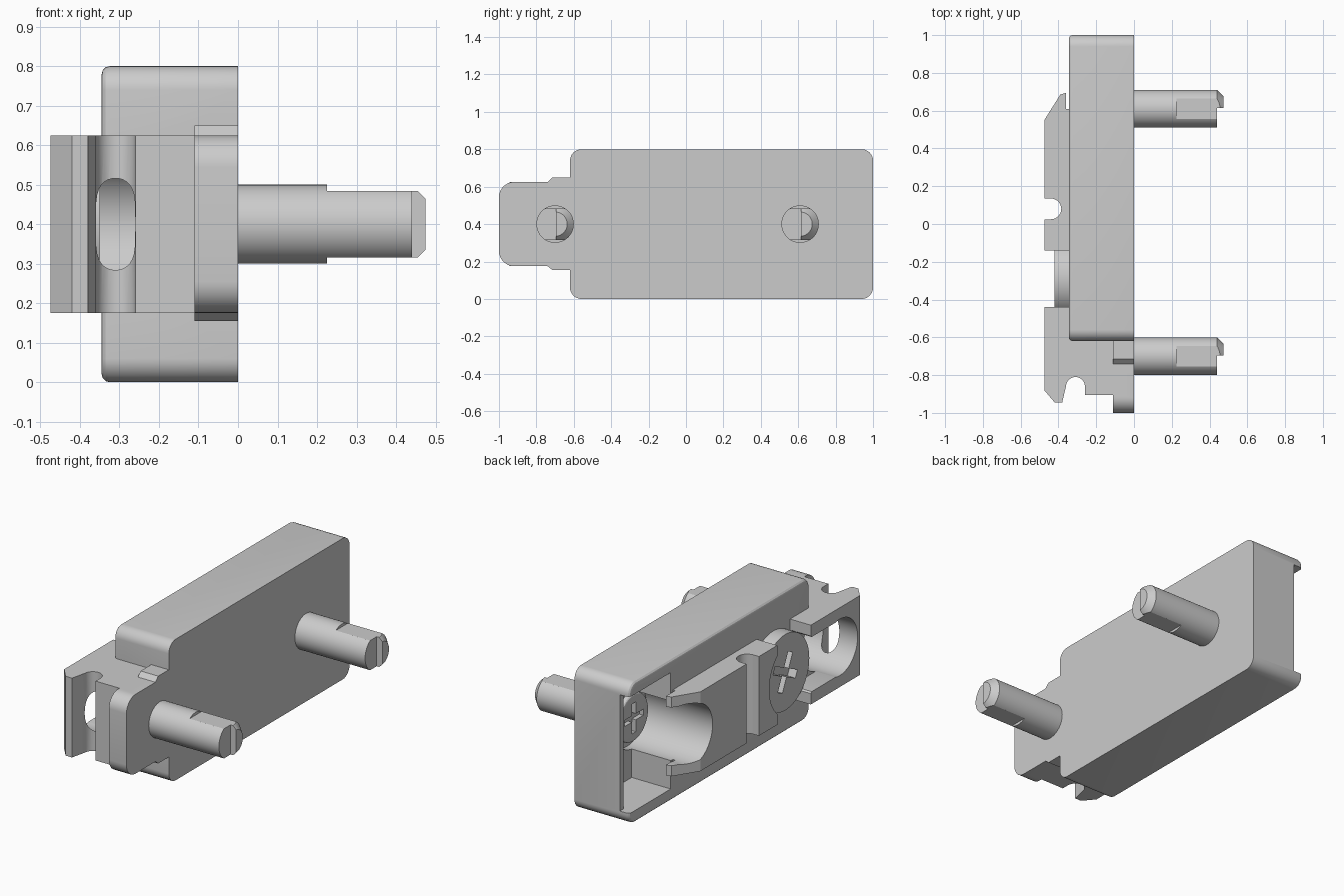
import bpy, bmesh, math
from mathutils import Vector

if "Cube" in bpy.data.objects:
    bpy.data.objects.remove(bpy.data.objects["Cube"])


def prism(name, pts, axis, a, b, bevel=0.0, bevel_at=None, segs=3):
    """Extrude a 2D profile: axis 'x' takes (y, z) points, axis 'z' takes (x, y)."""
    bm = bmesh.new()
    place = (lambda p, h: (h, p[0], p[1])) if axis == 'x' else (lambda p, h: (p[0], p[1], h))
    lo = [bm.verts.new(place(p, a)) for p in pts]
    hi = [bm.verts.new(place(p, b)) for p in pts]
    bm.faces.new(lo)
    bm.faces.new(hi)
    n = len(pts)
    for i in range(n):
        j = (i + 1) % n
        bm.faces.new((lo[i], lo[j], hi[j], hi[i]))
    bmesh.ops.recalc_face_normals(bm, faces=bm.faces)
    if bevel:
        k = 0 if axis == 'x' else 2
        edges = [e for e in bm.edges if all(abs(v.co[k] - bevel_at) < 1e-5 for v in e.verts)]
        bmesh.ops.bevel(bm, geom=edges, offset=bevel, segments=segs, profile=0.5, affect='EDGES')
    me = bpy.data.meshes.new(name)
    bm.to_mesh(me)
    bm.free()
    ob = bpy.data.objects.new(name, me)
    bpy.context.collection.objects.link(ob)
    return ob


def box(x0, x1, y0, y1, z0, z1):
    return prism("box_cutter", [(y0, z0), (y1, z0), (y1, z1), (y0, z1)], 'x', x0, x1)


def arc(cx, cy, r, a0, a1, n):
    return [(cx + r * math.cos(math.radians(a0 + (a1 - a0) * i / n)),
             cy + r * math.sin(math.radians(a0 + (a1 - a0) * i / n))) for i in range(n + 1)]


def circle(cy, cz, r, n=64):
    return arc(cy, cz, r, 0, 360, n)[:-1]


def rounded(corners, n=6):
    """Fillet each (u, v, radius) corner of a polygon."""
    out = []
    for i, (u, v, r) in enumerate(corners):
        p = Vector((u, v))
        if r == 0:
            out.append((u, v))
            continue
        d1 = (Vector(corners[i - 1][:2]) - p).normalized()
        d2 = (Vector(corners[(i + 1) % len(corners)][:2]) - p).normalized()
        half = d1.angle(d2) / 2
        c = p + (d1 + d2).normalized() * r / math.sin(half)
        t = r / math.tan(half)
        s, e = p + d1 * t - c, p + d2 * t - c
        for k in range(n + 1):
            q = c + (s * (1 - k / n) + e * (k / n)).normalized() * r
            out.append((q.x, q.y))
    return out


def boolean(target, tool, op='DIFFERENCE'):
    m = target.modifiers.new("cut", 'BOOLEAN')
    m.operation, m.object, m.solver = op, tool, 'EXACT'
    bpy.context.view_layer.objects.active = target
    bpy.ops.object.modifier_apply(modifier=m.name)
    bpy.data.objects.remove(tool, do_unlink=True)


def cross_slot(ob, cy, cz, x0, x1, length, width, turn):
    """Cut a cross-shaped drive recess into a screw head."""
    pts = []
    h, w = length / 2, width / 2
    for q in range(4):
        for u, v in ((w, -w), (h, -w), (h, w)):
            ang = turn + q * math.pi / 2
            pts.append((cy + u * math.cos(ang) - v * math.sin(ang),
                        cz + u * math.sin(ang) + v * math.cos(ang)))
    boolean(ob, prism("cross_cutter", pts, 'x', x0, x1))


CZ, BACK_Y, FRONT_Y, DISC_Y = 0.4, 0.61, -0.70, -0.29

# main housing, with the terminal recess at its back end
body = prism("housing", rounded([(-0.62, 0, 0.06), (1, 0, 0.06), (1, 0.8, 0.06), (-0.62, 0.8, 0.06)]),
             'x', 0, -0.345, 0.02, -0.345)
boolean(body, box(-0.6, -0.1, 0.63, 0.965, 0.07, 0.73))
boolean(body, box(-0.6, -0.285, 0.9, 1.1, 0.07, 0.73))

# raised block with wire groove and chamfered arms
raised = ([(-0.30, -0.14), (-0.475, -0.14), (-0.475, 0.025)]
          + arc(-0.44, 0.08, 0.055, -90, 90, 14)
          + [(-0.475, 0.135), (-0.475, 0.55), (-0.39, 0.685), (-0.36, 0.695), (-0.36, 0.61), (-0.30, 0.61)])
boolean(body, prism("raised_block", raised, 'z', 0.175, 0.625), 'UNION')

# front lug with vertical groove and hooked lip
lug = ([(-0.05, -0.905), (-0.26, -0.905)]
       + arc(-0.31, -0.86, 0.05, 0, 180, 16)
       + [(-0.365, -0.88), (-0.38, -0.945), (-0.42, -0.945), (-0.475, -0.88), (-0.475, -0.44),
          (-0.30, -0.44), (-0.30, -0.55), (-0.05, -0.55)])
boolean(body, prism("front_lug", lug, 'z', 0.175, 0.625), 'UNION')

# front base plate with its stepped shoulders
plate = rounded([(-1, 0.175, 0.08), (-0.74, 0.175, 0), (-0.715, 0.155, 0), (-0.5, 0.155, 0),
                 (-0.5, 0.65, 0), (-0.715, 0.65, 0), (-0.74, 0.625, 0), (-1, 0.625, 0.08)])
boolean(body, prism("base_plate", plate, 'x', -0.11, 0), 'UNION')

# screw bores with open slots, and the round pocket for the disc
boolean(body, prism("back_bore", circle(BACK_Y, CZ, 0.17), 'x', -0.6, -0.06))
boolean(body, box(-0.6, -0.3, BACK_Y, 0.8, 0.235, 0.565))
boolean(body, prism("front_bore", circle(FRONT_Y, CZ, 0.16), 'x', -0.6, -0.06))
boolean(body, box(-0.6, -0.35, FRONT_Y, -0.4, 0.245, 0.555))
boolean(body, prism("disc_pocket", circle(DISC_Y, CZ, 0.222), 'x', -0.6, -0.35))

# large centre screw disc
disc = prism("centre_disc", circle(DISC_Y, CZ, 0.215), 'x', -0.30, -0.42)
cross_slot(disc, DISC_Y, CZ, -0.5, -0.37, 0.22, 0.045, math.radians(25))

for label, cy in (("back", BACK_Y), ("front", FRONT_Y)):
    # terminal screw head at the bottom of the bore
    head = prism(label + "_screw_head", circle(cy, CZ, 0.135), 'x', -0.03, -0.10, 0.012, -0.10)
    cross_slot(head, cy, CZ, -0.2, -0.075, 0.17, 0.035, 0.0)
    # contact post with side flats and a half-stepped tip
    post = prism(label + "_post", circle(cy, CZ, 0.1, 48), 'x', -0.03, 0.475, 0.035, 0.475, 1)
    boolean(post, box(0.225, 0.6, cy - 0.2, cy + 0.2, CZ + 0.084, CZ + 0.2))
    boolean(post, box(0.225, 0.6, cy - 0.2, cy + 0.2, CZ - 0.2, CZ - 0.084))
    boolean(post, box(0.44, 0.6, cy - 0.2, cy + 0.005, CZ - 0.2, CZ + 0.2))

# smooth curved faces, keep hard edges
bpy.ops.object.select_all(action='DESELECT')
for ob in bpy.context.scene.objects:
    ob.select_set(True)
bpy.context.view_layer.objects.active = body
bpy.ops.object.shade_smooth_by_angle(angle=math.radians(28))
